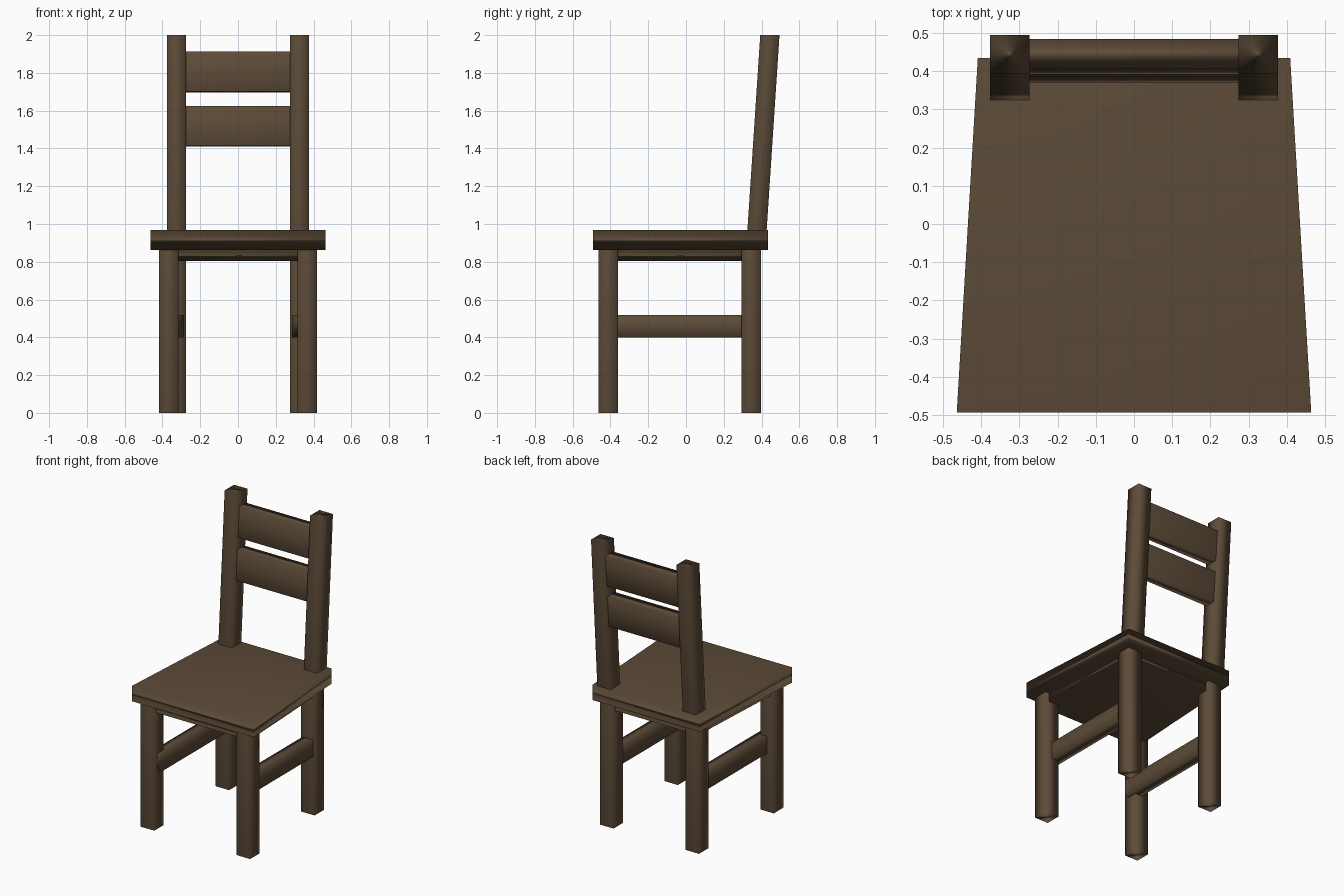
import bpy

if "Cube" in bpy.data.objects:
    bpy.data.objects.remove(bpy.data.objects["Cube"])

wood = bpy.data.materials.new("dark brown wood")
wood.diffuse_color = (0.107, 0.070, 0.039, 1)
wood.use_nodes = True
wood.node_tree.nodes["Principled BSDF"].inputs["Base Color"].default_value = wood.diffuse_color


def block(name, bottom, top):
    """Six-sided solid between a lower and an upper outline of four points each."""
    verts = list(bottom) + list(top)
    faces = [(3, 2, 1, 0), (4, 5, 6, 7)]
    faces += [(i, (i + 1) % 4, (i + 1) % 4 + 4, i + 4) for i in range(4)]
    mesh = bpy.data.meshes.new(name)
    mesh.from_pydata(verts, [], faces)
    mesh.materials.append(wood)
    mesh.shade_smooth()
    obj = bpy.data.objects.new(name, mesh)
    bpy.context.collection.objects.link(obj)
    # area-weighted smooth shading gives the softly rounded look
    weighted = obj.modifiers.new("weighted normals", 'WEIGHTED_NORMAL')
    weighted.mode = 'FACE_AREA'
    return obj


def rect(x0, x1, y0, y1, z):
    return [(x0, y0, z), (x1, y0, z), (x1, y1, z), (x0, y1, z)]


def taper(front, back, y0, y1, z):
    return [(-front, y0, z), (front, y0, z), (back, y1, z), (-back, y1, z)]


# seat board and the apron block beneath it
block("seat", taper(0.464, 0.409, -0.493, 0.434, 0.863),
      taper(0.464, 0.409, -0.493, 0.434, 0.968))
block("apron", taper(0.395, 0.355, -0.44, 0.375, 0.803),
      taper(0.395, 0.355, -0.44, 0.375, 0.863))

for side, s in (("left", -1), ("right", 1)):
    def span(a, b):
        return sorted((s * a, s * b))

    # legs
    fx, bx = span(0.314, 0.417), span(0.274, 0.377)
    block(f"{side}_front_leg", rect(*fx, -0.463, -0.36, 0), rect(*fx, -0.463, -0.36, 0.863))
    block(f"{side}_back_leg", rect(*bx, 0.295, 0.397, 0), rect(*bx, 0.295, 0.397, 0.863))

    # leaning back post
    block(f"{side}_back_post", rect(*bx, 0.325, 0.427, 0.968), rect(*bx, 0.393, 0.495, 2.0))

    # straight side stretcher, let into both legs
    sx = span(0.285, 0.365)
    block(f"{side}_stretcher", rect(*sx, -0.425, 0.345, 0.40), rect(*sx, -0.425, 0.345, 0.517))

# back slats, leaning with the posts
for name, y, z in (("lower_slat", 0.37, 1.41), ("upper_slat", 0.391, 1.697)):
    w, t, lean, drop, h = 0.275, 0.078, 0.015, 0.005, 0.21
    low = [(-w, y, z + drop), (w, y, z + drop), (w, y + t, z), (-w, y + t, z)]
    block(name, low, [(px, py + lean, pz + h) for px, py, pz in low])
